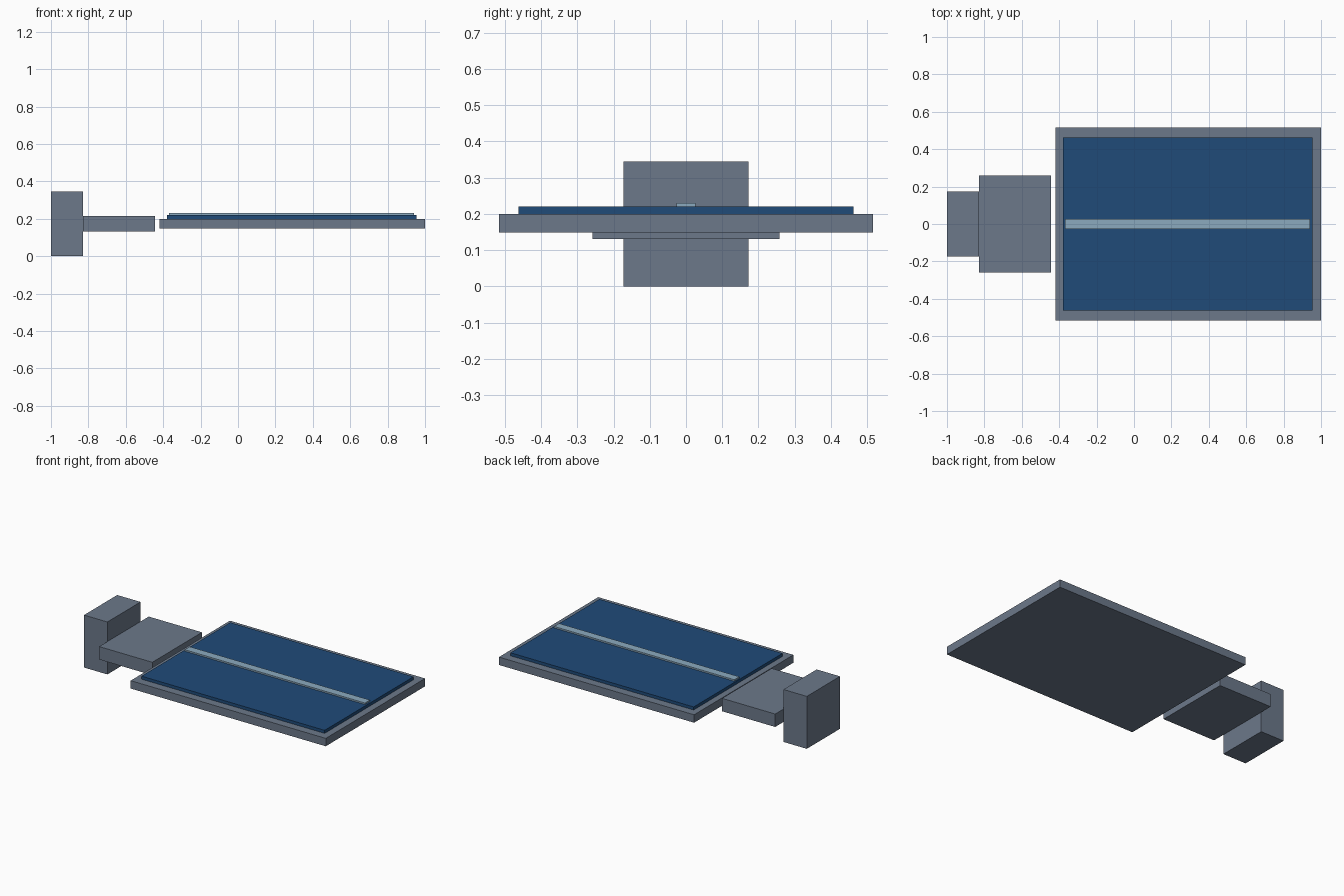
import bpy

cube = bpy.data.objects.get("Cube")
if cube:
    bpy.data.objects.remove(cube, do_unlink=True)


def material(name, rgb):
    mat = bpy.data.materials.new(name)
    mat.use_nodes = True
    mat.diffuse_color = (*rgb, 1)
    for node in mat.node_tree.nodes:
        if node.type == 'BSDF_PRINCIPLED':
            node.inputs["Base Color"].default_value = (*rgb, 1)
    return mat


def box(name, x, width, z, mat):
    """Box from x and z ranges, centred on y = 0."""
    bpy.ops.mesh.primitive_cube_add(size=1)
    ob = bpy.context.object
    ob.name = name
    ob.location = (sum(x) / 2, 0, sum(z) / 2)
    ob.scale = (x[1] - x[0], width, z[1] - z[0])
    bpy.ops.object.transform_apply(location=False, rotation=False, scale=True)
    ob.data.materials.append(mat)
    return ob


slate = material("slate grey", (0.15, 0.19, 0.255))
navy = material("navy blue", (0.014, 0.07, 0.19))
pale = material("pale blue", (0.26, 0.40, 0.52))

# Mounting block and connecting arm
box("end_block", (-1, -0.83), 0.345, (0, 0.345), slate)
box("connecting_arm", (-0.83, -0.443), 0.516, (0.131, 0.216), slate)

# Framed panel with its centre strip
box("panel_frame", (-0.42, 1), 1.032, (0.148, 0.2), slate)
box("panel_surface", (-0.379, 0.954), 0.924, (0.2, 0.22), navy)
box("centre_strip", (-0.37, 0.942), 0.052, (0.22, 0.23), pale)
